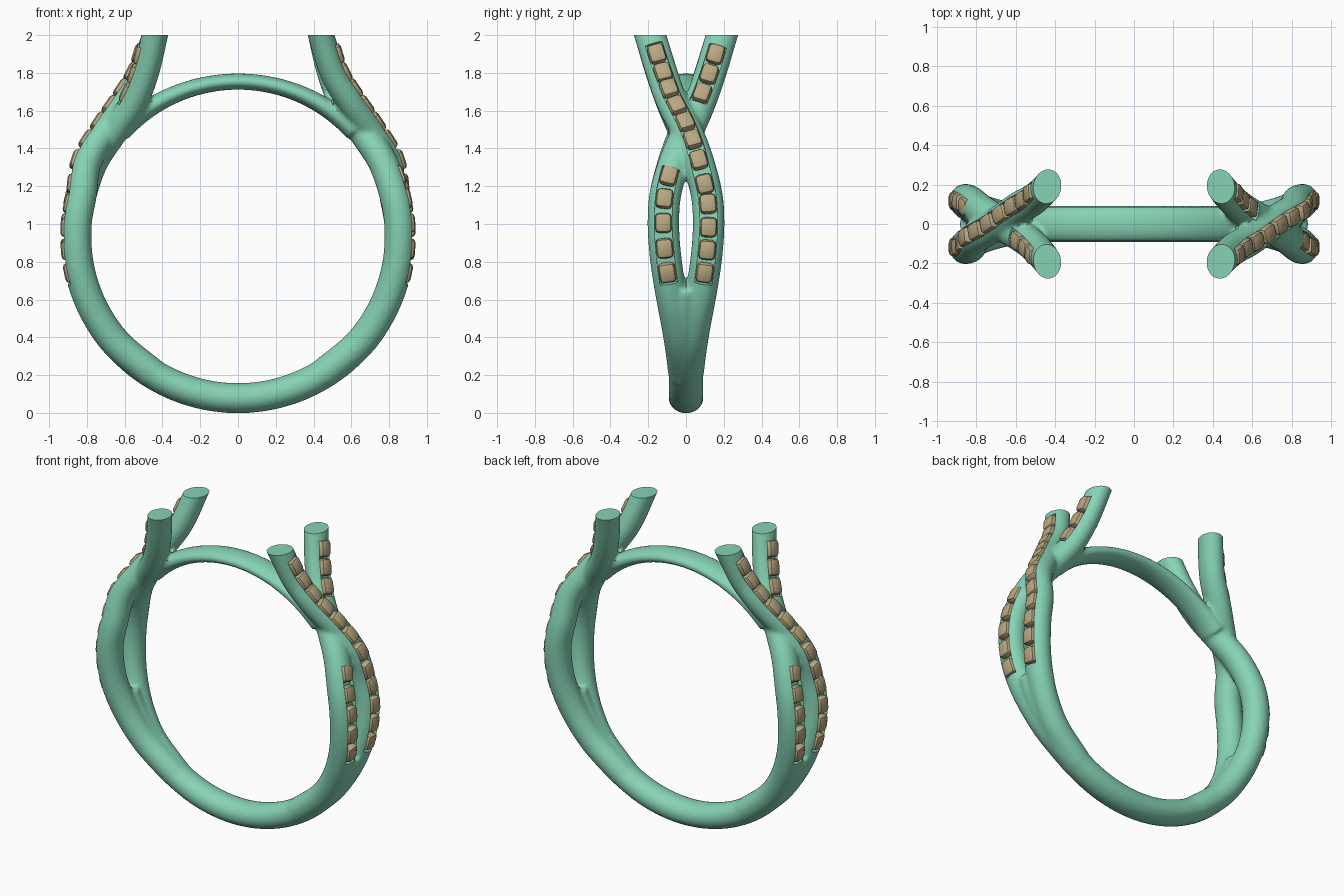
import bpy, bmesh
from math import sin, cos, pi, radians
from mathutils import Vector, Matrix

if "Cube" in bpy.data.objects:
    bpy.data.objects.remove(bpy.data.objects["Cube"])

CZ = 0.935  # height of the finger-hole centre


def on_ring(deg, y=0.0, r=0.857):
    return Vector((r * cos(radians(deg)), y, CZ + r * sin(radians(deg))))


def spline(pts, steps=12):
    # Catmull-Rom curve through the points
    p = [pts[0] * 2 - pts[1]] + pts + [pts[-1] * 2 - pts[-2]]
    out = []
    for a, b, c, d in zip(p, p[1:], p[2:], p[3:]):
        for i in range(steps):
            t = i / steps
            out.append(0.5 * (2 * b + (c - a) * t + (2 * a - 5 * b + 4 * c - d) * t * t
                              + (3 * b - a - 3 * c + d) * t ** 3))
    return out + [pts[-1]]


def frames(path):
    # position, tangent, outward normal and side vector along a path
    out = []
    for i, p in enumerate(path):
        t = (path[min(i + 1, len(path) - 1)] - path[max(i - 1, 0)]).normalized()
        n = Vector((t.z, 0, -t.x)).normalized()
        out.append((p, t, n, t.cross(n).normalized()))
    return out


def sweep(bm, fr, section, turn=0):
    # section(i / last) gives (outward, sideways) points
    rot = Matrix.Rotation(turn, 3, 'Z')
    rings = []
    for i, (p, t, n, s) in enumerate(fr):
        rings.append([bm.verts.new(rot @ (p + n * u + s * v))
                      for u, v in section(i / (len(fr) - 1))])
    for a, b in zip(rings, rings[1:]):
        for j in range(len(a)):
            k = (j + 1) % len(a)
            bm.faces.new((a[j], a[k], b[k], b[j]))
    bm.faces.new(rings[0][::-1])
    bm.faces.new(rings[-1])


def ellipse(a, b, n=28):
    return [(a * cos(2 * pi * i / n), b * sin(2 * pi * i / n)) for i in range(n)]


def between(fr, z0, z1):
    return [f for f in fr if z0 <= f[0].z <= z1]


def spread(fr, n):
    # n frames at equal distances along the path
    d = [0]
    for a, b in zip(fr, fr[1:]):
        d.append(d[-1] + (b[0] - a[0]).length)
    return [min(zip(d, fr), key=lambda q: abs(q[0] - d[-1] * i / (n - 1)))[1] for i in range(n)]


def make(name, bm, color=None):
    bmesh.ops.recalc_face_normals(bm, faces=bm.faces)
    me = bpy.data.meshes.new(name)
    bm.to_mesh(me)
    bm.free()
    ob = bpy.data.objects.new(name, me)
    bpy.context.collection.objects.link(ob)
    if color:
        mat = bpy.data.materials.new(name + "_material")
        mat.diffuse_color = color
        mat.use_nodes = True
        mat.node_tree.nodes["Principled BSDF"].inputs["Base Color"].default_value = mat.diffuse_color
        me.materials.append(mat)
    return ob


def apply_mods(ob):
    bpy.ops.object.select_all(action='DESELECT')
    bpy.context.view_layer.objects.active = ob
    ob.select_set(True)
    for m in list(ob.modifiers):
        bpy.ops.object.modifier_apply(modifier=m.name)


# Crossing strand paths (right side)
low = [(-58, .01), (-42, .03), (-30, .055), (-19, .083), (-8, .107), (4, .12), (15, .109)]
over = frames(spline([on_ring(a, y) for a, y in low] + [Vector(v) for v in (
    (.80, .065, 1.33), (.705, .005, 1.49), (.595, -.075, 1.65), (.505, -.128, 1.8),
    (.44, -.19, 2.0), (.415, -.225, 2.1))], 24))
under = frames(spline([on_ring(a, -y) for a, y in low] + [Vector(v) for v in (
    (.765, -.06, 1.33), (.665, .005, 1.48), (.56, .07, 1.63), (.49, .13, 1.8),
    (.44, .19, 2.0), (.42, .225, 2.1))], 24))


def strand(t):
    k = max(0, (t - .5) / .5)
    return ellipse(.081 - .014 * k, .084)


# Band body: four strands, lower shank and finger bridge
bm = bmesh.new()
for turn in (0, pi):
    for fr in (over, under):
        sweep(bm, fr, strand, turn)
shank = frames([on_ring(-162 + 144 * i / 80) for i in range(81)])


def shank_section(t):
    k = abs(2 * t - 1)
    return ellipse(.08, .092 if k < .8 else .092 - .2 * (k - .8))


sweep(bm, shank, shank_section)
bridge = frames([on_ring(42 + 96 * i / 60, 0, .819 + .012 * abs(i / 30 - 1) ** 2)
                 for i in range(61)])
sweep(bm, bridge, lambda t: ellipse(.043 + .012 * abs(2 * t - 1) ** 2, .089))
band = make("ring_band", bm, (.24, .65, .46, 1))

# Blend the parts into one smooth casting
rm = band.modifiers.new("fuse", 'REMESH')
rm.mode = 'VOXEL'
rm.voxel_size = .012
sm = band.modifiers.new("soften", 'SMOOTH')
sm.factor = .5
sm.iterations = 6
apply_mods(band)

# Flat strand tops
bm = bmesh.new()
bm.from_mesh(band.data)
bmesh.ops.bisect_plane(bm, geom=bm.verts[:] + bm.edges[:] + bm.faces[:], plane_co=(0, 0, 2),
                       plane_no=(0, 0, 1), clear_outer=True)
bmesh.ops.holes_fill(bm, edges=[e for e in bm.edges if e.is_boundary], sides=0)
bm.to_mesh(band.data)
bm.free()

# Stone channels
bm = bmesh.new()
runs = ((over, .70, 1.94), (under, .70, 1.29), (under, 1.61, 1.94))
for turn in (0, pi):
    for fr, a, b in runs:
        sweep(bm, between(fr, a, b)[::3],
              lambda t: [(.04, -.047), (.12, -.047), (.12, .047), (.04, .047)], turn)
cutter = make("channel_cutter", bm)
cutter.hide_render = True
cut = band.modifiers.new("channels", 'BOOLEAN')
cut.operation = 'DIFFERENCE'
cut.solver = 'EXACT'
cut.object = cutter
apply_mods(band)
bpy.data.objects.remove(cutter)
if not band.data.materials:
    band.data.materials.append(bpy.data.materials["ring_band_material"])
bpy.ops.object.shade_smooth_by_angle(angle=radians(35))

# Cushion-cut stones
bm = bmesh.new()
seats = ((over, .75, 1.89, 12), (under, .75, 1.24, 5), (under, 1.67, 1.89, 3))
for turn in (0, pi):
    for fr, a, b, n in seats:
        for p, t, nrm, s in spread(between(fr, a, b), n):
            m = Matrix((t, s, nrm)).transposed().to_4x4()
            m.translation = p + nrm * .052
            m = Matrix.Rotation(turn, 4, 'Z') @ m @ Matrix.Diagonal((.106, .09, .064, 1))
            bmesh.ops.create_cube(bm, size=1, matrix=m)
bmesh.ops.bevel(bm, geom=bm.edges[:], offset=.024, segments=2, profile=.5, affect='EDGES')
gems = make("stones", bm, (.48, .39, .22, 1))
apply_mods(gems)
bpy.ops.object.shade_smooth_by_angle(angle=radians(25))
